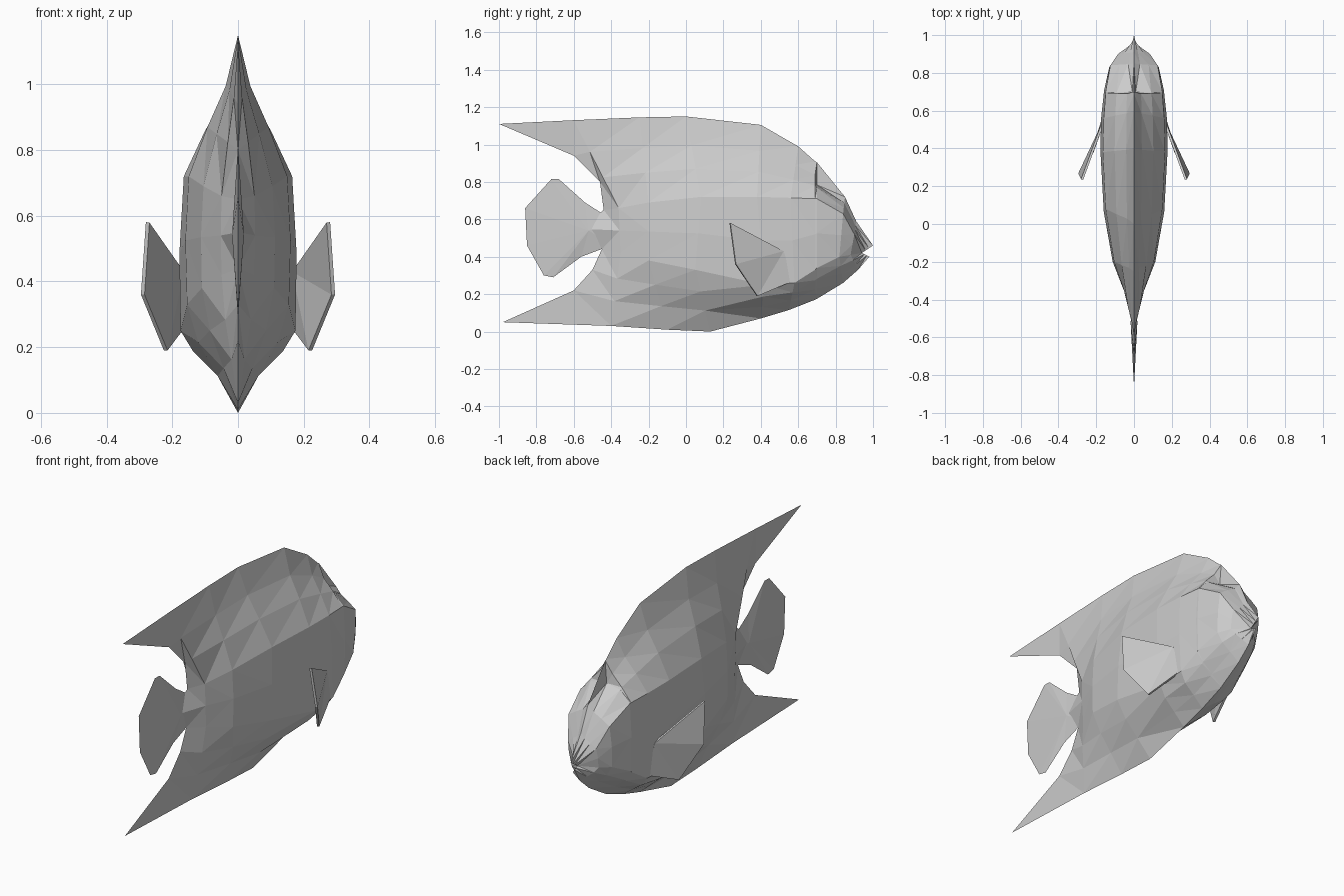
import bpy
import bmesh
from mathutils import Vector

cube = bpy.data.objects.get("Cube")
if cube:
    bpy.data.objects.remove(cube, do_unlink=True)

grey = bpy.data.materials.new("pale_grey")
grey.use_nodes = True
grey.diffuse_color = (0.6, 0.6, 0.6, 1)
grey.node_tree.nodes["Principled BSDF"].inputs["Base Color"].default_value = grey.diffuse_color


def make_half(name, points, faces, thickness=0):
    """Build one side as flat triangles and mirror it across x = 0."""
    bm = bmesh.new()
    verts = [bm.verts.new(p) for p in points]
    for face in faces:
        bm.faces.new([verts[i] for i in face])
    bmesh.ops.remove_doubles(bm, verts=bm.verts[:], dist=0.0005)
    bmesh.ops.triangulate(bm, faces=bm.faces[:])
    bmesh.ops.recalc_face_normals(bm, faces=bm.faces[:])
    # Turn the side outward
    if sum(f.normal.x * f.calc_area() for f in bm.faces) < 0:
        bmesh.ops.reverse_faces(bm, faces=bm.faces[:])
    mesh = bpy.data.meshes.new(name)
    bm.to_mesh(mesh)
    bm.free()
    mesh.materials.append(grey)
    obj = bpy.data.objects.new(name, mesh)
    bpy.context.collection.objects.link(obj)
    if thickness:
        solid = obj.modifiers.new("thickness", "SOLIDIFY")
        solid.thickness = thickness
        solid.offset = 0
    mirror = obj.modifiers.new("mirror", "MIRROR")
    mirror.use_clip = True
    mirror.merge_threshold = 0.001
    return obj


# Body guide curves from mouth to tail: edges as (y, z), ridges as (x, y, z)
back_edge = [(1, .46), (.91, .59), (.85, .72), (.7, .905), (.69, .91), (.6, .99),
             (.4, 1.105), (0, 1.15), (-.25, 1.145), (-.6, 1.13)]
belly_edge = [(.98, .4), (.92, .33), (.84, .26), (.7, .175), (.69, .17), (.55, .115),
              (.4, .07), (.13, 0), (-.1, .01), (-.4, .03)]
upper_ridge = [(0, .94, .42), (.085, .9, .52), (.125, .84, .63), (.15, .7, .71),
               (.15, .69, .71), (.16, .56, .715), (.165, .38, .72), (.15, .08, .72),
               (.105, -.2, .69), (.05, -.36, .66)]
lower_ridge = [(0, .94, .42), (.085, .88, .41), (.125, .82, .4), (.155, .7, .34),
               (.155, .69, .33), (.17, .58, .26), (.175, .42, .25), (.155, .05, .33),
               (.11, -.2, .38), (.05, -.35, .42)]
tail_edge = [(-1, 1.11), (-.6, .94), (-.46, .8), (-.44, .65), (-.57, .55),
             (-.45, .44), (-.5, .33), (-.6, .22), (-.98, .05)]
brow_station = 3


def between(ridge, edge, fraction, width):
    p = ridge.lerp(edge, fraction)
    p.x = ridge.x * width
    return p


# Cross-sections, each running from the back edge to the belly edge
stations = []
for i, (back, belly, up, low) in enumerate(zip(back_edge, belly_edge, upper_ridge, lower_ridge)):
    top, bottom = Vector((0, *back)), Vector((0, *belly))
    up, low = Vector(up), Vector(low)
    # Recess beside the thin forehead crest
    high, mid_up = ((.38, .06), (.3, .6)) if i == brow_station else ((.64, .25), (.35, .62))
    middle = up.lerp(low, .5)
    middle.x *= 1.05
    stations.append([top, between(up, top, *high), between(up, top, *mid_up), up, middle,
                     low, between(low, bottom, .35, .78), between(low, bottom, .66, .4), bottom])
stations.append([Vector((0, *p)) for p in tail_edge])
rows = len(tail_edge)
quads = [(a * rows + b, a * rows + b + 1, (a + 1) * rows + b + 1, (a + 1) * rows + b)
         for a in range(len(stations) - 1) for b in range(rows - 1)]
make_half("body", [p for station in stations for p in station], quads)

# Tail fin: a thin fan rising to a shallow peak at its root
tail_outline = [(-.4, .6), (-.54, .69), (-.68, .815), (-.72, .815), (-.86, .66),
                (-.85, .46), (-.76, .3), (-.71, .29), (-.56, .4), (-.4, .46)]
tail_points = [(.018, -.52, .54)] + [(0, y, z) for y, z in tail_outline]
n = len(tail_outline)
make_half("tail_fin", tail_points, [(0, k + 1, (k + 1) % n + 1) for k in range(n)])

# Side fins, rooted in the body and swept back
side_fin = [(.16, .57, .27), (.17, .52, .43), (.275, .235, .58), (.29, .265, .36), (.22, .38, .19)]
make_half("side_fins", side_fin, [(0, 1, 2, 3, 4)], thickness=.012)
